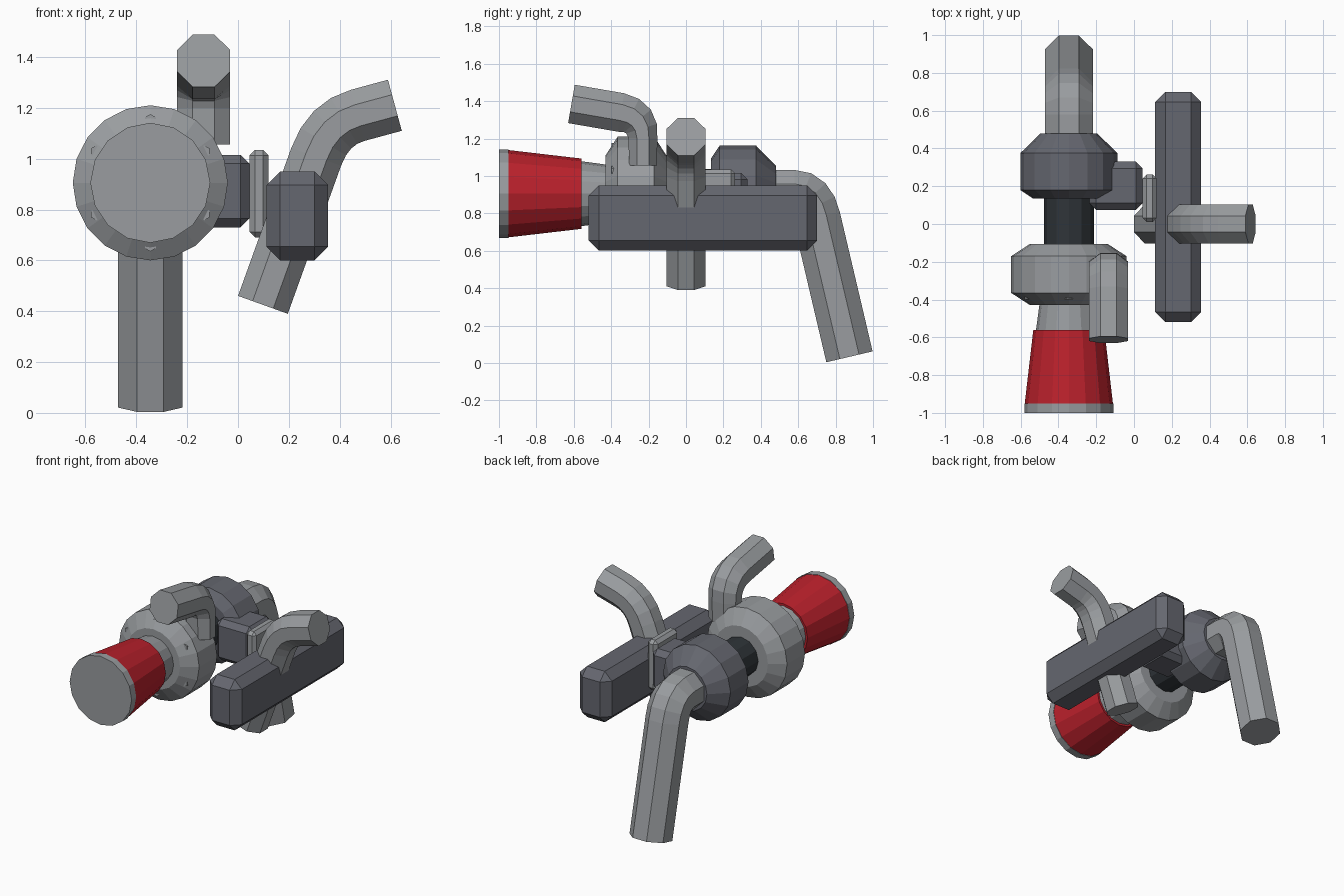
import bpy, bmesh, math
from mathutils import Vector

if "Cube" in bpy.data.objects:
    bpy.data.objects.remove(bpy.data.objects["Cube"])

AX, AZ = -0.345, 0.905          # main rotating axis runs along y


def material(name, r, g, b):
    m = bpy.data.materials.new(name)
    m.diffuse_color = (r, g, b, 1)
    m.use_nodes = True
    m.node_tree.nodes["Principled BSDF"].inputs["Base Color"].default_value = m.diffuse_color
    return m


LIGHT = material("cast light grey", 0.32, 0.335, 0.35)
DARK = material("iron dark grey", 0.13, 0.135, 0.16)
RED = material("filter red", 0.50, 0.015, 0.025)
BLACK = material("core near black", 0.028, 0.034, 0.04)


def finish(name, bm, mat):
    bmesh.ops.recalc_face_normals(bm, faces=bm.faces)
    me = bpy.data.meshes.new(name)
    bm.to_mesh(me)
    bm.free()
    me.materials.append(mat)
    ob = bpy.data.objects.new(name, me)
    bpy.context.collection.objects.link(ob)
    return ob


def loft(name, rings, mat):
    """Skin a list of closed rings and cap both ends."""
    bm = bmesh.new()
    loops = [[bm.verts.new(p) for p in ring] for ring in rings]
    n = len(loops[0])
    for a, b in zip(loops, loops[1:]):
        for i in range(n):
            j = (i + 1) % n
            bm.faces.new((a[i], a[j], b[j], b[i]))
    bm.faces.new(loops[0])
    bm.faces.new(loops[-1])
    return finish(name, bm, mat)


def turned(name, profile, sides, mat, cx=AX, cz=AZ):
    """Solid of (y, radius) pairs turned about an axis along y."""
    rings = []
    for y, r in profile:
        angs = [math.pi / 2 + math.tau * i / sides for i in range(sides)]
        rings.append([(cx + r * math.cos(a), y, cz + r * math.sin(a)) for a in angs])
    return loft(name, rings, mat)


def box(name, lo, hi, bevel, mat):
    bm = bmesh.new()
    bmesh.ops.create_cube(bm, size=1)
    for v in bm.verts:
        v.co = [l + (c + 0.5) * (h - l) for c, l, h in zip(v.co, lo, hi)]
    bmesh.ops.bevel(bm, geom=bm.edges[:], offset=bevel, segments=1,
                    affect='EDGES', profile=0.5)
    return finish(name, bm, mat)


def pipe(name, start, corner, end, bend_in, bend_out, half, mat, squash=None):
    """Octagonal pipe with one rounded bend; half is flat-to-flat half width."""
    start, corner, end = Vector(start), Vector(corner), Vector(end)
    d0, d1 = (corner - start).normalized(), (end - corner).normalized()
    a, b = corner - d0 * bend_in, corner + d1 * bend_out
    path = [(start, d0)]
    for k in range(5):
        t = k / 4
        p = a * (1 - t) ** 2 + corner * 2 * t * (1 - t) + b * t * t
        path.append((p, ((corner - a) * (1 - t) + (b - corner) * t).normalized()))
    path.append((end, d1))
    side = d0.cross(d1).normalized()
    squash = squash or [1] * len(path)
    r = half / math.cos(math.pi / 8)
    rings = []
    for (p, d), s in zip(path, squash):
        up = side.cross(d)
        angs = [math.pi / 8 + math.tau * i / 8 for i in range(8)]
        rings.append([p + side * r * math.cos(q) + up * r * s * math.sin(q) for q in angs])
    return loft(name, rings, mat)


# Intake filter: end cap, red cone and neck
turned("filter_end_cap", [(-1.0, 0.236), (-0.95, 0.236)], 16, LIGHT)
turned("filter_cone", [(-0.955, 0.234), (-0.56, 0.188)], 16, RED)
turned("intake_neck", [(-0.57, 0.175), (-0.40, 0.152)], 16, LIGHT)

# Compressor housing with six bolts on its front slope
turned("compressor_housing", [(-0.43, 0.205), (-0.365, 0.305), (-0.17, 0.305),
                              (-0.105, 0.205)], 20, LIGHT)
for i in range(6):
    a = math.pi / 2 + i * math.pi / 3
    turned("housing_bolt", [(-0.398, 0.025), (-0.33, 0.025)], 6, LIGHT,
           AX + 0.245 * math.cos(a), AZ + 0.245 * math.sin(a))

# Centre core and turbine housing
turned("centre_core", [(-0.13, 0.132), (0.16, 0.132)], 12, BLACK)
turned("turbine_housing", [(0.135, 0.19), (0.18, 0.257), (0.375, 0.257),
                           (0.48, 0.15)], 16, DARK)

# Bent pipes
pipe("exhaust_pipe", (AX, 0.40, AZ), (AX, 0.669, AZ), (AX, 0.874, 0.033),
     0.09, 0.13, 0.127, LIGHT)
pipe("outlet_pipe", (-0.135, -0.23, 1.055), (-0.135, -0.23, 1.319),
     (-0.135, -0.6125, 1.385), 0.12, 0.12, 0.104, LIGHT,
     [0.72, 0.74, 0.82, 0.9, 0.96, 1, 1])
pipe("crossing_pipe", (0.098, 0, 0.425), (0.355, 0, 1.139), (0.617, 0, 1.21),
     0.14, 0.12, 0.104, LIGHT)

# Mounting blocks
box("turbine_inlet_block", (-0.235, 0.075, 0.73), (0.045, 0.33, 1.015), 0.035, DARK)
box("flange_plate", (0.045, 0.01, 0.69), (0.12, 0.262, 1.035), 0.022, LIGHT)
box("manifold_block", (0.112, -0.52, 0.60), (0.355, 0.70, 0.95), 0.054, DARK)
